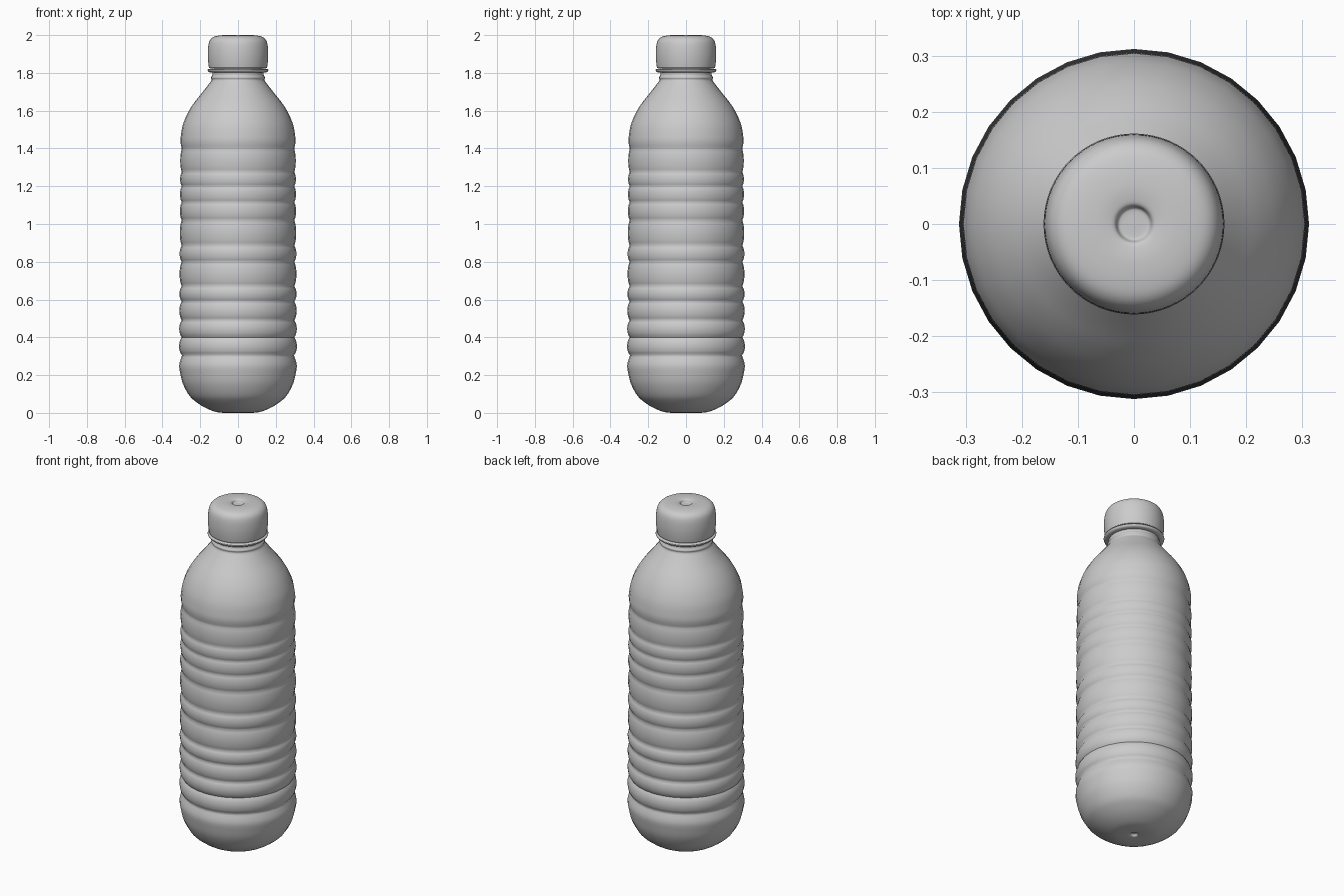
import bpy, bmesh, math
from mathutils import Vector

if "Cube" in bpy.data.objects:
    bpy.data.objects.remove(bpy.data.objects["Cube"])


def smooth(pts, n=4):
    """Catmull-Rom curve through (radius, height) points."""
    p = [Vector(q) for q in [pts[0], *pts, pts[-1]]]
    out = []
    for a, b, c, d in zip(p, p[1:], p[2:], p[3:]):
        for i in range(n):
            t = i / n
            v = 0.5 * (2 * b + (c - a) * t + (2 * a - 5 * b + 4 * c - d) * t**2
                       + (3 * b - a - 3 * c + d) * t**3)
            out.append((max(v.x, 0), v.y))
    return out + [tuple(pts[-1])]


def lathe(name, profile, sides):
    bm = bmesh.new()
    verts = [bm.verts.new((r, 0, z)) for r, z in profile]
    edges = [bm.edges.new(e) for e in zip(verts, verts[1:])]
    bmesh.ops.spin(bm, geom=verts + edges, cent=(0, 0, 0), axis=(0, 0, 1),
                   angle=math.tau, steps=sides, use_duplicate=False)
    bmesh.ops.remove_doubles(bm, verts=bm.verts, dist=0.0002)
    bmesh.ops.recalc_face_normals(bm, faces=bm.faces)
    me = bpy.data.meshes.new(name)
    bm.to_mesh(me)
    bm.free()
    ob = bpy.data.objects.new(name, me)
    bpy.context.collection.objects.link(ob)
    bpy.context.view_layer.objects.active = ob
    ob.select_set(True)
    bpy.ops.object.shade_smooth_by_angle(angle=math.radians(60))
    ob.select_set(False)
    return ob


# Rounded base with a small centre dimple
base = [(0, 0.012), (0.015, 0.012), (0.025, 0.002), (0.07, 0.0), (0.12, 0.006),
        (0.175, 0.028), (0.222, 0.058), (0.258, 0.092), (0.29, 0.15),
        (0.305, 0.205), (0.311, 0.255), (0.296, 0.305)]

# Ribbed wall: bulges between pinched grooves
grooves = [0.305, 0.40, 0.49, 0.59, 0.67, 0.80, 0.885, 1.02, 1.115, 1.20, 1.275, 1.395]
ribs = []
for i, (lo, hi) in enumerate(zip(grooves, grooves[1:])):
    bulge = 0.312 - 0.006 * i / 10
    for k in range(1, 9):
        t = k / 8
        ribs.append((0.298 + (bulge - 0.298) * max(0, math.sin(math.pi * t)) ** 0.7,
                     lo + (hi - lo) * t))

# Domed shoulder and neck running up inside the cap
shoulder = [(0.297, 1.395), (0.304, 1.43), (0.303, 1.465), (0.292, 1.525), (0.265, 1.59),
            (0.23, 1.645), (0.19, 1.695), (0.155, 1.74), (0.14, 1.762), (0.143, 1.775),
            (0.137, 1.787), (0.136, 1.80), (0.134, 1.87)]
lathe("bottle_body", smooth(base) + ribs + smooth(shoulder)[1:], 32)

# Collar ring under the cap
lathe("collar_ring", smooth([(0.13, 1.80), (0.152, 1.804), (0.16, 1.812),
                             (0.158, 1.82), (0.13, 1.824)]), 64)

# Cap with rounded top edge and centre dimple
cap = [(0.13, 1.826), (0.151, 1.826), (0.155, 1.835), (0.159, 1.87), (0.16, 1.905),
       (0.157, 1.945), (0.149, 1.972), (0.132, 1.989), (0.105, 1.997), (0.07, 2.0),
       (0.045, 1.998), (0.034, 1.994), (0.029, 1.984), (0.022, 1.981), (0, 1.981)]
lathe("cap", smooth(cap), 64)
